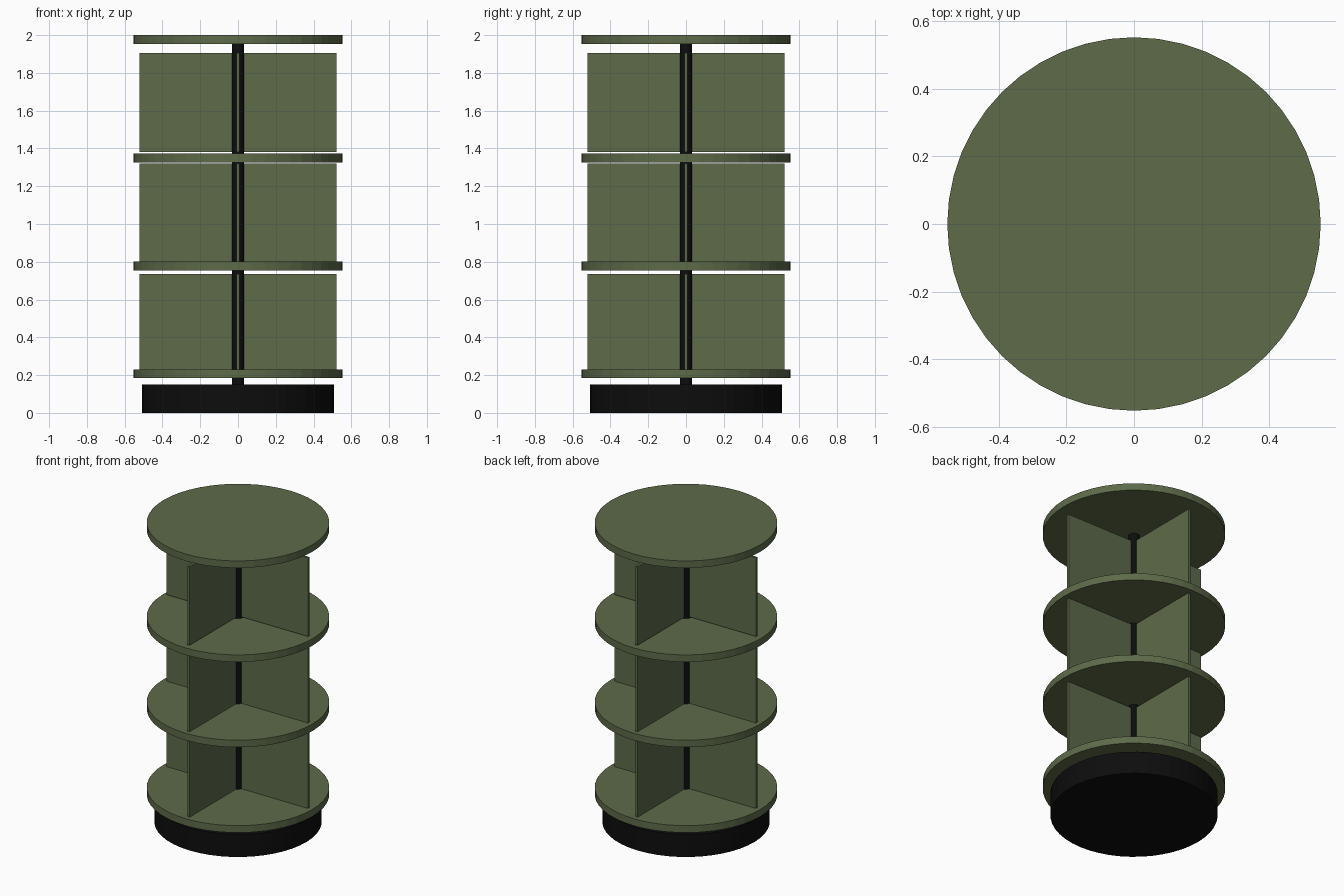
import bpy

cube = bpy.data.objects.get("Cube")
if cube:
    bpy.data.objects.remove(cube, do_unlink=True)


def material(name, rgb):
    mat = bpy.data.materials.new(name)
    mat.use_nodes = True
    mat.diffuse_color = (*rgb, 1)
    mat.node_tree.nodes["Principled BSDF"].inputs["Base Color"].default_value = (*rgb, 1)
    return mat


olive = material("olive green", (0.11, 0.145, 0.067))
black = material("black", (0.004, 0.004, 0.004))


def cylinder(name, radius, bottom, top, mat, sides=48):
    bpy.ops.mesh.primitive_cylinder_add(vertices=sides, radius=radius, depth=top - bottom,
                                        location=(0, 0, (bottom + top) / 2))
    obj = bpy.context.object
    obj.name = name
    obj.data.materials.append(mat)


def panel(name, size, bottom):
    bpy.ops.mesh.primitive_cube_add(size=1, location=(0, 0, bottom + size[2] / 2))
    obj = bpy.context.object
    obj.name = name
    obj.scale = size
    bpy.ops.object.transform_apply(location=False, rotation=False, scale=True)
    obj.data.materials.append(olive)


# Base and central pole
cylinder("base", 0.507, 0, 0.15, black)
cylinder("pole", 0.033, 0.14, 1.96, black, sides=32)

# Round shelves and top
for name, bottom in (("lower_shelf", 0.184), ("middle_shelf", 0.755),
                     ("upper_shelf", 1.325), ("top", 1.953)):
    cylinder(name, 0.553, bottom, bottom + 0.047, olive)

# Crossed dividers on each shelf
LENGTH, THICK, HEIGHT = 1.045, 0.016, 0.525
for level, bottom in (("lower", 0.211), ("middle", 0.795), ("upper", 1.38)):
    panel(level + "_side_divider", (LENGTH, THICK, HEIGHT), bottom)
    panel(level + "_front_divider", (THICK, LENGTH, HEIGHT), bottom)
